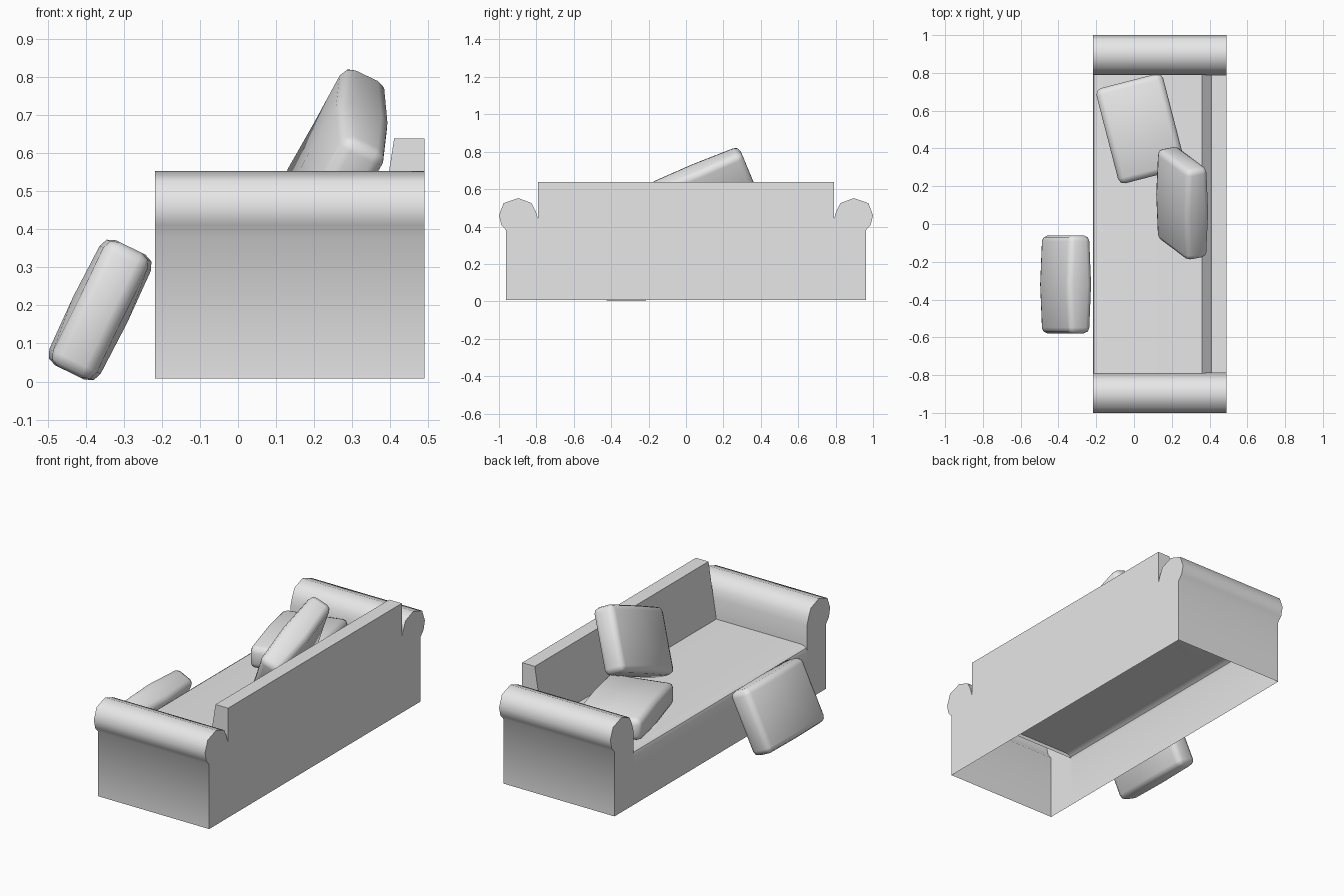
import bpy
import bmesh
from math import radians
from mathutils import Vector

if "Cube" in bpy.data.objects:
    bpy.data.objects.remove(bpy.data.objects["Cube"])

fabric = bpy.data.materials.new("grey_fabric")
fabric.use_nodes = True
grey = (0.8, 0.8, 0.8, 1)
fabric.diffuse_color = grey
fabric.node_tree.nodes["Principled BSDF"].inputs["Base Color"].default_value = grey

FLOOR, FRONT, REAR, INNER = 0.008, -0.218, 0.49, 0.79
SEAT = 0.32


def finish(name, bm, angle):
    mesh = bpy.data.meshes.new(name)
    bm.to_mesh(mesh)
    bm.free()
    obj = bpy.data.objects.new(name, mesh)
    bpy.context.collection.objects.link(obj)
    mesh.materials.append(fabric)
    bpy.ops.object.select_all(action="DESELECT")
    obj.select_set(True)
    bpy.context.view_layer.objects.active = obj
    bpy.ops.object.shade_smooth_by_angle(angle=radians(angle))
    return obj


def shell(name, path, extra, caps=True, angle=50):
    """Open sheet between two matching paths; extra points only shape the caps."""
    bm = bmesh.new()
    a, b = ([bm.verts.new(p) for p in side] for side in path)
    for i in range(len(a) - 1):
        bm.faces.new((a[i], a[i + 1], b[i + 1], b[i]))
    if caps:
        for loop, points in zip((a, b), extra):
            bm.faces.new(loop + [bm.verts.new(p) for p in points])
    bmesh.ops.recalc_face_normals(bm, faces=bm.faces)
    top = max(bm.faces, key=lambda f: f.calc_center_median().z)
    if top.normal.z < 0:
        bmesh.ops.reverse_faces(bm, faces=bm.faces)
    return finish(name, bm, angle)


# Rolled arms, open underneath
roll = [(0.962, FLOOR), (0.962, 0.38), (0.988, 0.41), (1.0, 0.46), (0.975, 0.525),
        (0.897, 0.552), (0.825, 0.525), (0.803, 0.48), (INNER, 0.437), (INNER, SEAT - 0.02)]
for name, s in (("left_arm", 1), ("right_arm", -1)):
    shell(name, [[(x, s * y, z) for y, z in roll] for x in (FRONT, REAR)],
          [[(x, s * INNER, FLOOR)] for x in (FRONT, REAR)])

# Backrest with a sloping inner face
back = [(REAR, FLOOR), (REAR, 0.638), (0.41, 0.638), (0.36, SEAT)]
shell("backrest", [[(x, y, z) for x, z in back] for y in (-INNER, INNER)], [[], []], angle=30)

# Seat with a rounded lip running down into the front panel
lip = [(0.36, SEAT), (-0.17, SEAT), (-0.195, 0.317), (-0.212, 0.306), (FRONT, 0.29), (FRONT, FLOOR)]
shell("seat", [[(x, y, z) for x, z in lip] for y in (-INNER, INNER)], [], caps=False, angle=35)


# Loose cushions: plump boxes with bevelled rims
def cushion(name, location, rotation):
    size = Vector((0.126, 0.52, 0.365))
    bm = bmesh.new()
    bmesh.ops.create_cube(bm, size=1)
    bmesh.ops.subdivide_edges(bm, edges=bm.edges, cuts=1, use_grid_fill=True)
    for v in bm.verts:
        plump = (1 - 2 * abs(v.co.y)) * (1 - 0.5 * abs(v.co.z))
        v.co = v.co * size
        v.co.x *= 1 + 0.25 * plump
    rim = [e for e in bm.edges if e.calc_face_angle(0) > radians(45)]
    bmesh.ops.bevel(bm, geom=rim, offset=0.032, segments=2, profile=0.5, affect="EDGES")
    bmesh.ops.recalc_face_normals(bm, faces=bm.faces)
    obj = finish(name, bm, 60)
    obj.location = location
    obj.rotation_euler = [radians(r) for r in rotation]


cushion("floor_cushion", (-0.362, -0.32, 0.188), (0, 26, 0))
cushion("seat_cushion", (0.035, 0.505, 0.395), (0, 90, 14.5))
cushion("leaning_cushion", (0.255, 0.11, 0.565), (25, 25, 11))
